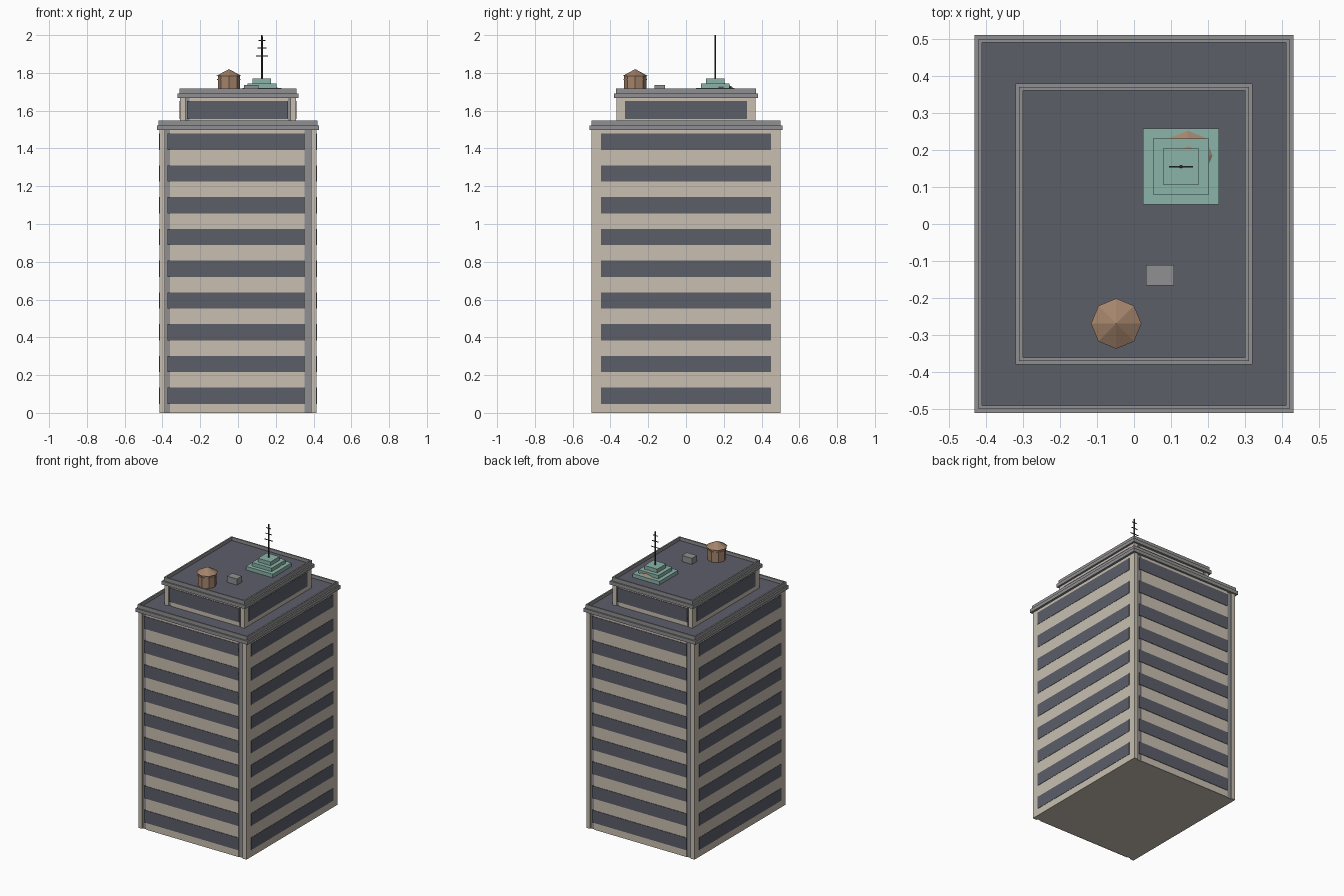
import bpy
import bmesh
from math import pi
from mathutils import Matrix

if "Cube" in bpy.data.objects:
    bpy.data.objects.remove(bpy.data.objects["Cube"])


def material(name, hex_code):
    srgb = [int(hex_code[i:i + 2], 16) / 255 for i in (0, 2, 4)]
    colour = [((c + 0.055) / 1.055) ** 2.4 for c in srgb] + [1]
    mat = bpy.data.materials.new(name)
    mat.use_nodes = True
    mat.diffuse_color = colour
    mat.node_tree.nodes["Principled BSDF"].inputs["Base Color"].default_value = colour
    return mat


STONE = material("warm stone", "c8bfb0")
GLASS = material("slate glass", "5c5e69")
GREY = material("cornice grey", "909092")
COPPER = material("aged copper", "8bb4a9")
WOOD = material("tank wood", "a4846b")
METAL = material("dark metal", "38383a")


def make_object(name, bm, mat):
    bmesh.ops.recalc_face_normals(bm, faces=bm.faces)
    mesh = bpy.data.meshes.new(name)
    bm.to_mesh(mesh)
    bm.free()
    mesh.materials.append(mat)
    obj = bpy.data.objects.new(name, mesh)
    bpy.context.collection.objects.link(obj)
    return obj


def add_box(bm, x, y, z):
    """Each argument is a (low, high) range."""
    spans = (x, y, z)
    centre = [(a + b) / 2 for a, b in spans]
    size = [abs(b - a) for a, b in spans]
    bmesh.ops.create_cube(bm, size=1, matrix=Matrix.Translation(centre) @ Matrix.Diagonal((*size, 1)))


def boxes(name, ranges, mat, half_turn=False):
    bm = bmesh.new()
    for x, y, z in ranges:
        add_box(bm, x, y, z)
    if half_turn:
        copy = bmesh.ops.duplicate(bm, geom=bm.verts[:] + bm.edges[:] + bm.faces[:])
        verts = [g for g in copy["geom"] if isinstance(g, bmesh.types.BMVert)]
        bmesh.ops.rotate(bm, verts=verts, matrix=Matrix.Rotation(pi, 3, "Z"))
    return make_object(name, bm, mat)


def cone(name, x, y, z, r1, r2, mat, sides=8):
    bm = bmesh.new()
    bmesh.ops.create_cone(bm, cap_ends=True, segments=sides, radius1=r1, radius2=r2, depth=z[1] - z[0],
                          matrix=Matrix.Translation((x, y, (z[0] + z[1]) / 2)))
    bmesh.ops.remove_doubles(bm, verts=bm.verts, dist=0.0001)
    return make_object(name, bm, mat)


def frame(name, outer, inner, z, mat):
    """Rectangular ring lying flat."""
    (ox, oy), (ix, iy) = outer, inner
    bm = bmesh.new()
    corners = ((-1, -1), (1, -1), (1, 1), (-1, 1))
    rings = [[bm.verts.new((sx * hx, sy * hy, h)) for sx, sy in corners]
             for hx, hy, h in ((ox, oy, z[0]), (ox, oy, z[1]), (ix, iy, z[1]), (ix, iy, z[0]))]
    for a, b in zip(rings, rings[1:] + rings[:1]):
        for i in range(4):
            j = (i + 1) % 4
            bm.faces.new((a[i], a[j], b[j], b[i]))
    return make_object(name, bm, mat)


def storey_block(name, hx, hy, z, pillar, panel, bands, side):
    """Walls with corner pillars, grey grooves and window bands on all four sides."""
    wall = hy - 0.012
    boxes(name + "_walls", [((-hx, hx), (-wall, wall), z)], STONE)
    boxes(name + "_pillars", [((s * (hx - pillar), s * hx), (-hy, -wall), z) for s in (-1, 1)],
          STONE, True)
    boxes(name + "_grooves", [((pillar - hx, hx - pillar), (-wall - 0.003, -wall), z)], GREY, True)
    boxes(name + "_panels", [(panel, (-hy + 0.004, -wall), z)], STONE, True)
    glass = (panel[0] - 0.012, panel[1])
    boxes(name + "_front_back_windows",
          [(glass, (-hy + 0.001, -wall), band) for band in bands], GLASS, True)
    boxes(name + "_side_windows",
          [((hx - 0.002, hx + 0.002), (-side, side), band) for band in bands], GLASS, True)


def cornice(name, hx, hy, z):
    """Two stepped rings around a sunken roof."""
    inner = (hx - 0.02, hy - 0.02)
    frame(name + "_lower", (hx, hy), inner, (z, z + 0.024), GREY)
    frame(name + "_upper", (hx - 0.01, hy - 0.01), inner, (z + 0.024, z + 0.05), GREY)
    boxes(name + "_roof", [((-inner[0], inner[0]), (-inner[1], inner[1]), (z, z + 0.028))], GLASS)


# Main tower and setback top floor
floors = [(0.048 + 0.168 * i, 0.134 + 0.168 * i) for i in range(9)]
storey_block("tower", 0.415, 0.5, (0, 1.5), 0.029, (-0.36, 0.353), floors, 0.45)
cornice("tower_cornice", 0.43, 0.51, 1.498)
storey_block("top_floor", 0.307, 0.368, (1.52, 1.67), 0.03, (-0.258, 0.265), [(1.555, 1.652)], 0.322)
cornice("top_cornice", 0.32, 0.38, 1.667)
ROOF = 1.69

# Stepped copper plinth
px, py = 0.127, 0.155
steps = ((0.103, ROOF, 1.72), (0.076, 1.72, 1.744), (0.049, 1.744, 1.77))
boxes("copper_plinth", [((px - h, px + h), (py - h, py + h), (a, b)) for h, a, b in steps], COPPER)

# Antenna mast with crossbars
cone("antenna_mast", px, py, (1.765, 2.0), 0.005, 0.004, METAL)
bars = ((0.032, 1.89), (0.025, 1.932), (0.018, 1.972))
boxes("antenna_crossbars",
      [((px - h, px + h), (py - 0.002, py + 0.002), (z - 0.002, z + 0.002)) for h, z in bars], METAL)

# Wooden water tank
tx, ty = -0.048, -0.269
cone("tank_body", tx, ty, (ROOF, 1.785), 0.059, 0.059, WOOD)
cone("tank_band", tx, ty, (1.762, 1.768), 0.062, 0.062, WOOD)
cone("tank_roof", tx, ty, (1.783, 1.82), 0.068, 0, WOOD)

# Low tank partly sunk in the plinth
cone("low_tank_body", 0.145, 0.185, (ROOF, 1.724), 0.057, 0.057, WOOD)
cone("low_tank_roof", 0.145, 0.185, (1.722, 1.757), 0.067, 0, WOOD)

# Roof vent
boxes("roof_vent", [((0.032, 0.108), (-0.166, -0.111), (ROOF, 1.737))], GREY)
